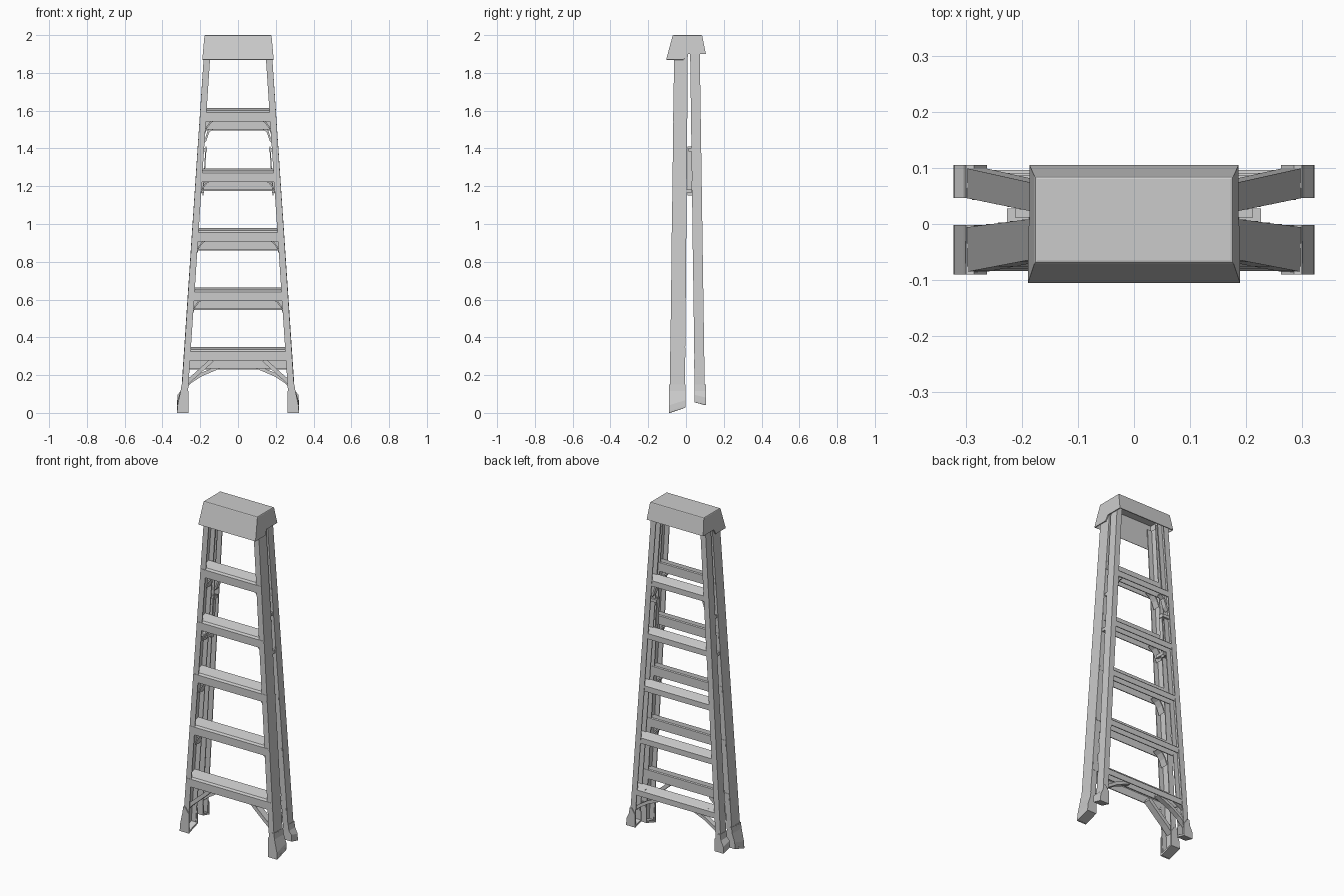
import bpy, bmesh

if "Cube" in bpy.data.objects:
    bpy.data.objects.remove(bpy.data.objects["Cube"])

METAL = bpy.data.materials.new("light_grey")
METAL.diffuse_color = (0.6, 0.6, 0.6, 1)
METAL.use_nodes = True
METAL.node_tree.nodes["Principled BSDF"].inputs["Base Color"].default_value = METAL.diffuse_color


def loft(name, rings, mirror=False):
    """Capped loft through rings of equal point count, optionally mirrored in x."""
    bm = bmesh.new()
    vs = [[bm.verts.new(p) for p in r] for r in rings]
    n = len(rings[0])
    for a, b in zip(vs, vs[1:]):
        for i in range(n):
            j = (i + 1) % n
            bm.faces.new((a[i], a[j], b[j], b[i]))
    bm.faces.new(vs[0][::-1])
    bm.faces.new(vs[-1])
    bmesh.ops.recalc_face_normals(bm, faces=bm.faces)
    me = bpy.data.meshes.new(name)
    bm.to_mesh(me)
    bm.free()
    me.materials.append(METAL)
    ob = bpy.data.objects.new(name, me)
    bpy.context.collection.objects.link(ob)
    if mirror:
        ob.modifiers.new("mirror", 'MIRROR').use_mirror_merge = False
    return ob


def web(z):            # outer x of the rails at a height
    return 0.307 - 0.0667 * z


def lerp(a, b, z):
    return a + (b - a) * z / 1.97


def front_y(z):        # front and back edge of the front rails
    return lerp(-0.087, -0.062, z), lerp(-0.007, 0.010, z)


def rear_y(z):         # front and back edge of the rear rails
    return lerp(0.048, 0.021, z), lerp(0.101, 0.072, z)


def channel(name, levels, t, solid=False):
    """Inward-open C section through levels (x_out, x_in, y_front, y_back, z_front, z_back)."""
    rings = []
    for xo, xi, yf, yb, zf, zb in levels:
        r = [(xi, yf, zf), (xo, yf, zf), (xo, yb, zb), (xi, yb, zb)]
        if not solid:
            r += [(xi, yb - t, zb), (xo - t, yb - t, zb), (xo - t, yf + t, zf), (xi, yf + t, zf)]
        rings.append(r)
    return loft(name, rings, True)


def strip(name, path, off, y0, y1):
    """Flat bar following an x-z path, thickened by off, spanning y0..y1, mirrored."""
    pts = path + [(x + off[0], z + off[1]) for x, z in reversed(path)]
    return loft(name, [[(x, y, z) for x, z in pts] for y in (y0, y1)], True)


def crossbar(name, prof):
    """Bar with a y-z profile, ends meeting the sloping rails."""
    return loft(name, [[(s * (web(z) - 0.003), y, z) for y, z in prof] for s in (-1, 1)])


# Rails
def rail(name, edges, zf, zb):
    lv = []
    for f, b in ((zf, zb), (1.96, 1.96)):
        x = web((f + b) / 2)
        lv.append((x, x - 0.034, edges(f)[0], edges(b)[1], f, b))
    channel(name, lv, 0.005)


rail("front_rail", front_y, 0.01, 0.036)
rail("rear_rail", rear_y, 0.063, 0.048)


# Feet: open shoe plus sole
def foot(name, yf, yb, zf, zb):
    top = 0.15
    lv = [(0.322, 0.262, yf, yb, zf, zb),
          (0.320, 0.262, yf, yb, zf + 0.04, zb + 0.04),
          (0.304, 0.262, yf, yb, 0.115, 0.115),
          (0.299, 0.285, yf, yb, top, top)]
    channel(name + "_shoe", lv, 0.006)
    channel(name + "_sole", [(0.322, 0.262, yf, yb, zf + d, zb + d) for d in (0, 0.012)], 0, True)


foot("front_foot", -0.090, -0.002, 0.0, 0.028)
foot("rear_foot", 0.046, 0.105, 0.056, 0.041)

# Steps, rear rungs and their braces
for i, z in enumerate((1.615, 1.295, 0.98, 0.665, 0.35)):
    f, b = front_y(z)
    f -= 0.001
    b += 0.001
    lo, t = z - 0.072, 0.005
    crossbar(f"step_{i + 1}", [
        (f, lo), (f, z - 0.026), (f + 0.008, z - 0.015), (b - 0.006, z), (b, z - 0.004), (b, lo + 0.016),
        (b - t, lo + 0.016), (b - t, z - 0.008), (f + 0.010, z - 0.022), (f + t, z - 0.028), (f + t, lo)])

    f, b = rear_y(z)
    top, lo = z - 0.066, z - 0.115
    crossbar(f"rear_rung_{i + 1}", [
        (f, lo), (f, top), (b - 0.006, top - 0.013), (b, top - 0.02), (b, lo - 0.004),
        (b - t, lo - 0.004), (b - t, top - 0.021), (f + t, top - 0.006), (f + t, lo)])

    x = web(z) - 0.034
    fy, ry = front_y(z), rear_y(z)
    if i < 4:
        strip(f"step_brace_{i + 1}", [(x - 0.045, z - 0.066), (x - 0.022, z - 0.080), (x - 0.002, z - 0.108),
                                      (x + 0.012, z - 0.145)], (0.004, 0.008), fy[0] + 0.02, fy[1] - 0.012)
    if i == 0:
        strip("rear_rung_brace", [(x - 0.034, z - 0.115), (x - 0.012, z - 0.130), (x + 0.003, z - 0.175),
                                  (x + 0.020, z - 0.195)], (0.006, 0.012), ry[0] + 0.012, ry[1] - 0.012)

# Large bottom braces
strip("front_bottom_brace", [(0.290, 0.125), (0.250, 0.165), (0.215, 0.195), (0.130, 0.272)],
      (0.010, 0.020), -0.070, -0.030)
strip("rear_bottom_brace", [(0.290, 0.120), (0.245, 0.160), (0.190, 0.195), (0.095, 0.235)],
      (0.004, 0.018), 0.058, 0.088)
strip("rear_brace_strut", [(0.285, 0.225), (0.205, 0.265)], (0.003, 0.010), 0.058, 0.088)

# Folded spreader bars with pivot arms
strip("spreader_bar", [(0.166, 1.41), (0.183, 1.15)], (0.006, 0.0), 0.009, 0.033)
strip("spreader_upper_pivot", [(0.164, 1.385), (0.212, 1.385)], (0.0, 0.018), 0.012, 0.045)
strip("spreader_lower_pivot", [(0.180, 1.165), (0.226, 1.165)], (0.0, 0.018), -0.03, 0.028)

# Hollow top cap
prof = [(-0.105, 1.87), (-0.012, 1.87), (0.004, 1.90), (0.105, 1.90), (0.085, 2.0), (-0.070, 2.0)]
cap = loft("top_cap", [[(s * (0.189 - 0.09 * (z - 1.87)), y, z) for y, z in prof] for s in (-1, 1)])
bm = bmesh.new()
bm.from_mesh(cap.data)
bmesh.ops.delete(bm, geom=[f for f in bm.faces if f.normal.z < -0.3], context='FACES')
rim = [e for e in bm.edges if all(v.co.z > 1.99 for v in e.verts)]
bmesh.ops.bevel(bm, geom=rim, offset=0.005, segments=2, profile=0.5, affect='EDGES')
bm.to_mesh(cap.data)
bm.free()
shell = cap.modifiers.new("shell", 'SOLIDIFY')
shell.thickness = 0.006
shell.offset = -1
